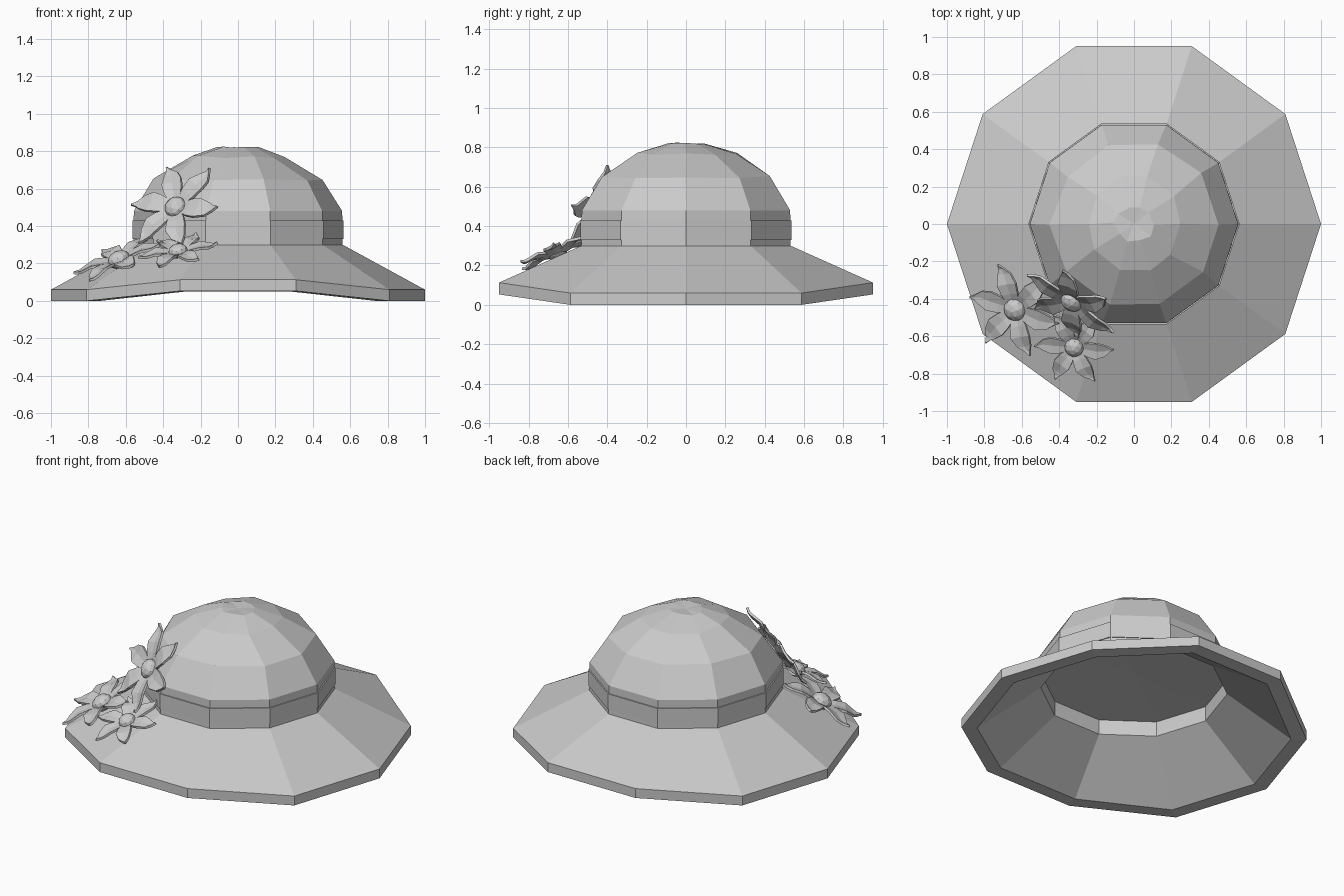
import bpy, bmesh, math, random
from mathutils import Vector, Matrix

if "Cube" in bpy.data.objects:
    bpy.data.objects.remove(bpy.data.objects["Cube"])

random.seed(4)
SIDES = 10


def finish(bm, name):
    bmesh.ops.recalc_face_normals(bm, faces=bm.faces)
    me = bpy.data.meshes.new(name)
    bm.to_mesh(me)
    bm.free()
    ob = bpy.data.objects.new(name, me)
    bpy.context.collection.objects.link(ob)
    return ob


def ring(bm, r, z, lift=0.0, jitter=0.0):
    # ten-sided ring; lift raises the front and back edges
    out = []
    for i in range(SIDES):
        a = math.tau * i / SIDES
        j = [random.uniform(-jitter, jitter) for _ in range(3)]
        dz = lift if abs(math.sin(a)) > 0.9 else 0.0
        out.append(bm.verts.new((r * math.cos(a) + j[0], r * math.sin(a) + j[1], z + dz + j[2] * 0.5)))
    return out


def bridge(bm, a, b):
    n = len(a)
    for i in range(n):
        bm.faces.new((a[i], a[(i + 1) % n], b[(i + 1) % n], b[i]))


# hat shell: shallow inside cap, underside, rim, brim top, outside crown
profile = [(0.54, 0.38, 0, 0), (0.54, 0.285, 0, 0), (0.91, 0.00, 0.05, 0),
           (1.00, 0.00, 0.053, 0), (1.00, 0.06, 0.053, 0),
           (0.56, 0.30, 0, 0), (0.557, 0.48, 0, 0), (0.445, 0.65, 0, 0.012),
           (0.255, 0.77, 0, 0.018), (0.10, 0.82, 0, 0.01)]
bm = bmesh.new()
rings = [ring(bm, *p) for p in profile]
for a, b in zip(rings, rings[1:]):
    bridge(bm, a, b)
for r, z in ((rings[0], 0.40), (rings[-1], 0.815)):
    c = bm.verts.new((0, 0, z))
    for i in range(SIDES):
        bm.faces.new((r[i], r[(i + 1) % SIDES], c))
finish(bm, "hat_body")

# ribbon band around the crown
bm = bmesh.new()
band = [ring(bm, r, z) for r, z in ((0.55, 0.33), (0.565, 0.33), (0.565, 0.43), (0.55, 0.43))]
for i in range(4):
    bridge(bm, band[i], band[(i + 1) % 4])
finish(bm, "hat_band")


def flower(name, centre, normal, length, phase, dome):
    n = Vector(normal).normalized()
    x = Vector((0, 0, 1)).cross(n).normalized()
    frame = Matrix((x, n.cross(x), n)).transposed().to_4x4()
    frame = Matrix.Translation(centre) @ frame

    # six creased petals: (distance, half width, height, sideways sweep)
    sections = [(0.08, 0.08, 0.06, 0), (0.36, 0.19, 0.14, 0), (0.58, 0.22, 0.17, 0),
                (0.80, 0.15, 0.13, 0.02), (0.92, 0.06, 0.13, 0.06), (1.02, 0.01, 0.17, 0.10)]
    bm = bmesh.new()
    for k in range(6):
        turn = Matrix.Rotation(math.radians(phase + 60 * k), 4, 'Z')
        rows = []
        for d, w, h, s in sections:
            pts = ((d, s - w, h + w * 0.15), (d, s, h), (d, s + w, h + w * 0.15))
            rows.append([bm.verts.new(turn @ (Vector(p) * length)) for p in pts])
        for a, b in zip(rows, rows[1:]):
            for i in range(2):
                bm.faces.new((a[i], b[i], b[i + 1], a[i + 1]))
    petals = finish(bm, name + "_petals")
    petals.matrix_world = frame
    mod = petals.modifiers.new("thickness", 'SOLIDIFY')
    mod.thickness = 0.014
    mod.offset = 0

    # faceted flower centre
    bm = bmesh.new()
    bmesh.ops.create_icosphere(bm, subdivisions=2, radius=dome)
    bmesh.ops.scale(bm, vec=(1, 1, 0.75), verts=bm.verts)
    bmesh.ops.translate(bm, vec=(0, 0, 0.03), verts=bm.verts)
    finish(bm, name + "_centre").matrix_world = frame


flower("crown_flower", (-0.32, -0.395, 0.485), (-0.46, -0.71, 0.53), 0.27, -7, 0.062)
flower("brim_flower_large", (-0.625, -0.45, 0.195), (-0.39, -0.28, 0.88), 0.255, -24, 0.063)
flower("brim_flower_small", (-0.315, -0.65, 0.24), (-0.18, -0.37, 0.90), 0.21, 20, 0.052)
